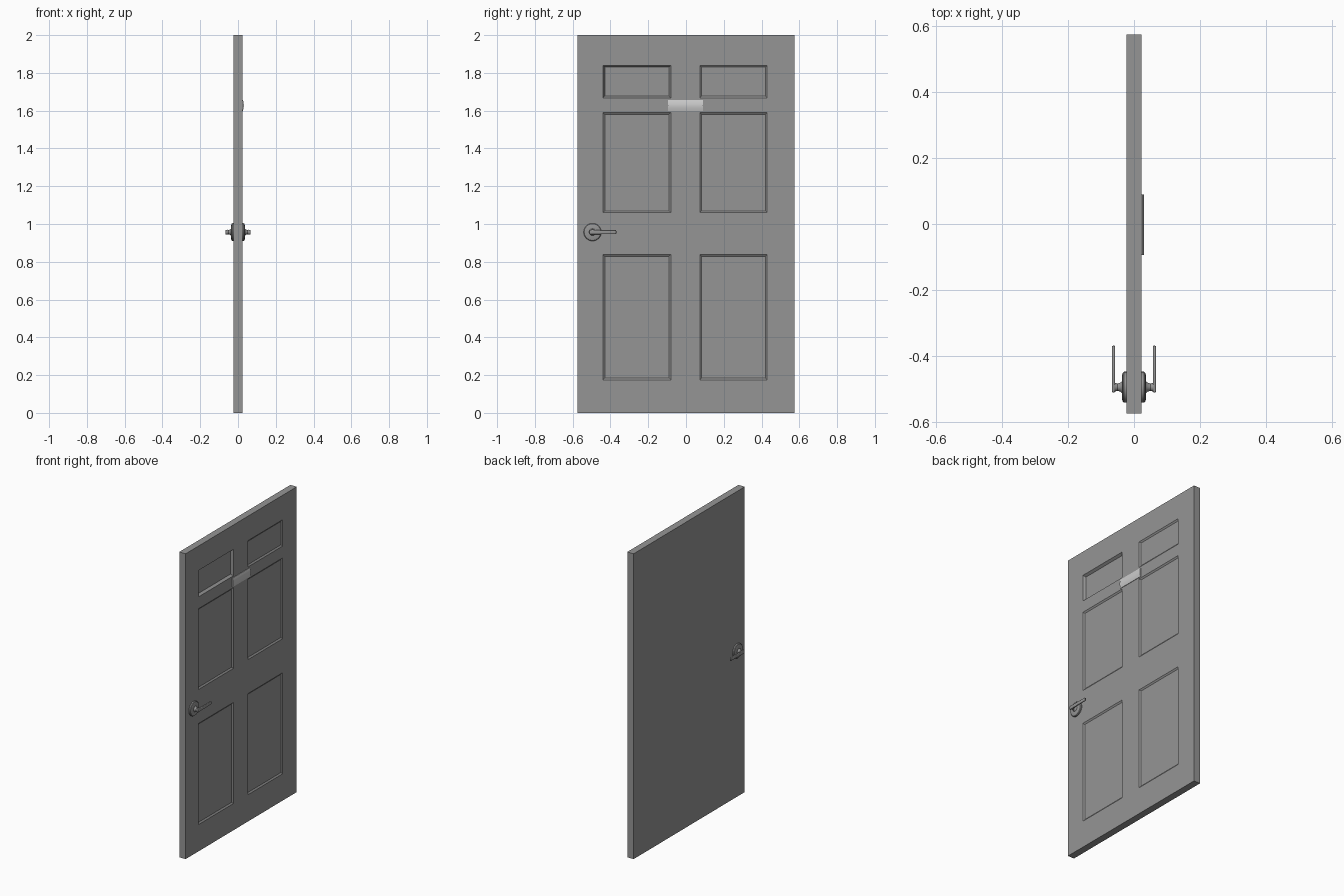
import bpy, bmesh, math
from mathutils import Matrix

cube = bpy.data.objects.get("Cube")
if cube:
    bpy.data.objects.remove(cube, do_unlink=True)


def material(name, value):
    m = bpy.data.materials.new(name)
    m.use_nodes = True
    color = (value, value, value, 1)
    m.diffuse_color = color
    m.node_tree.nodes["Principled BSDF"].inputs["Base Color"].default_value = color
    return m


GREY = material("door grey", 0.30)
PALE = material("plate pale grey", 0.60)
HALF = 0.023                      # half the door thickness
HANDLE_Y, HANDLE_Z = -0.495, 0.957


def finish(bm, name, mat, smooth=False):
    bmesh.ops.recalc_face_normals(bm, faces=bm.faces[:])
    mesh = bpy.data.meshes.new(name)
    bm.to_mesh(mesh)
    bm.free()
    mesh.materials.append(mat)
    obj = bpy.data.objects.new(name, mesh)
    bpy.context.collection.objects.link(obj)
    if smooth:
        bpy.ops.object.select_all(action='DESELECT')
        obj.select_set(True)
        bpy.context.view_layer.objects.active = obj
        bpy.ops.object.shade_smooth_by_angle(angle=math.radians(35))
    return obj


# Door slab: a front grid whose odd cells become the six sunken panels
def door():
    ys = [-0.575, -0.44, -0.08, 0.073, 0.43, 0.575]
    zs = [0, 0.175, 0.838, 1.06, 1.59, 1.667, 1.84, 2]
    bm = bmesh.new()
    grid = [[bm.verts.new((HALF, y, z)) for y in ys] for z in zs]
    panels = []
    for r in range(len(zs) - 1):
        for c in range(len(ys) - 1):
            f = bm.faces.new((grid[r][c], grid[r][c + 1], grid[r + 1][c + 1], grid[r + 1][c]))
            if r % 2 and c % 2:
                panels.append((f, r == 5 and c == 1))
    rim = [e for e in bm.edges if e.is_boundary]
    ext = bmesh.ops.extrude_edge_only(bm, edges=rim)["geom"]
    for v in ext:
        if isinstance(v, bmesh.types.BMVert):
            v.co.x = -HALF
    bmesh.ops.holes_fill(bm, edges=[e for e in bm.edges if e.is_boundary], sides=0)
    bmesh.ops.recalc_face_normals(bm, faces=bm.faces[:])
    # The upper panel on the handle side is deeper than the others
    for f, deep in panels:
        bmesh.ops.inset_individual(bm, faces=[f], thickness=0.014,
                                   depth=-0.016 if deep else -0.007)
    finish(bm, "door_slab", GREY)


# Name plate with a shallow bowed face
def plate():
    n = 10
    bm = bmesh.new()
    arc = [(HALF + 0.003 + 0.005 * math.sin(math.pi * i / n), 1.598 + 0.059 * i / n)
           for i in range(n + 1)]
    outline = [(HALF - 0.002, 1.598)] + arc + [(HALF - 0.002, 1.657)]
    face = bm.faces.new([bm.verts.new((x, -0.094, z)) for x, z in outline])
    ext = bmesh.ops.extrude_face_region(bm, geom=[face])["geom"]
    bmesh.ops.translate(bm, vec=(0, 0.184, 0),
                        verts=[v for v in ext if isinstance(v, bmesh.types.BMVert)])
    finish(bm, "name_plate", PALE, smooth=True)


# Turned rose and stem: (distance from the door centre, radius)
def rose(side, label):
    profile = [(0.018, 0), (0.018, 0.047), (0.030, 0.047), (0.034, 0.044), (0.036, 0.037),
               (0.037, 0.018), (0.041, 0.014), (0.050, 0.011), (0.059, 0.014), (0.062, 0)]
    bm = bmesh.new()
    verts = [bm.verts.new((side * x, HANDLE_Y + r, HANDLE_Z)) for x, r in profile]
    edges = [bm.edges.new(pair) for pair in zip(verts, verts[1:])]
    bmesh.ops.spin(bm, geom=verts + edges, cent=(0, HANDLE_Y, HANDLE_Z), axis=(1, 0, 0),
                   angle=math.tau, steps=32)
    bmesh.ops.remove_doubles(bm, verts=bm.verts[:], dist=0.0001)
    finish(bm, label + "_rose", GREY, smooth=True)


# Lever bar with rounded edges and a wider root
def lever(side, label):
    bm = bmesh.new()
    bmesh.ops.create_cube(bm, size=1, matrix=Matrix.Translation(
        (side * 0.062, -0.440, HANDLE_Z)) @ Matrix.Diagonal((0.010, 0.142, 0.024, 1)))
    for v in bm.verts:
        if v.co.y > -0.4:
            v.co.z = HANDLE_Z + (v.co.z - HANDLE_Z) * 0.85
    bmesh.ops.bevel(bm, geom=bm.edges[:], offset=0.004, segments=3, profile=0.5,
                    affect='EDGES')
    finish(bm, label + "_lever", GREY, smooth=True)


door()
plate()
for side, label in ((1, "front"), (-1, "back")):
    rose(side, label)
    lever(side, label)
